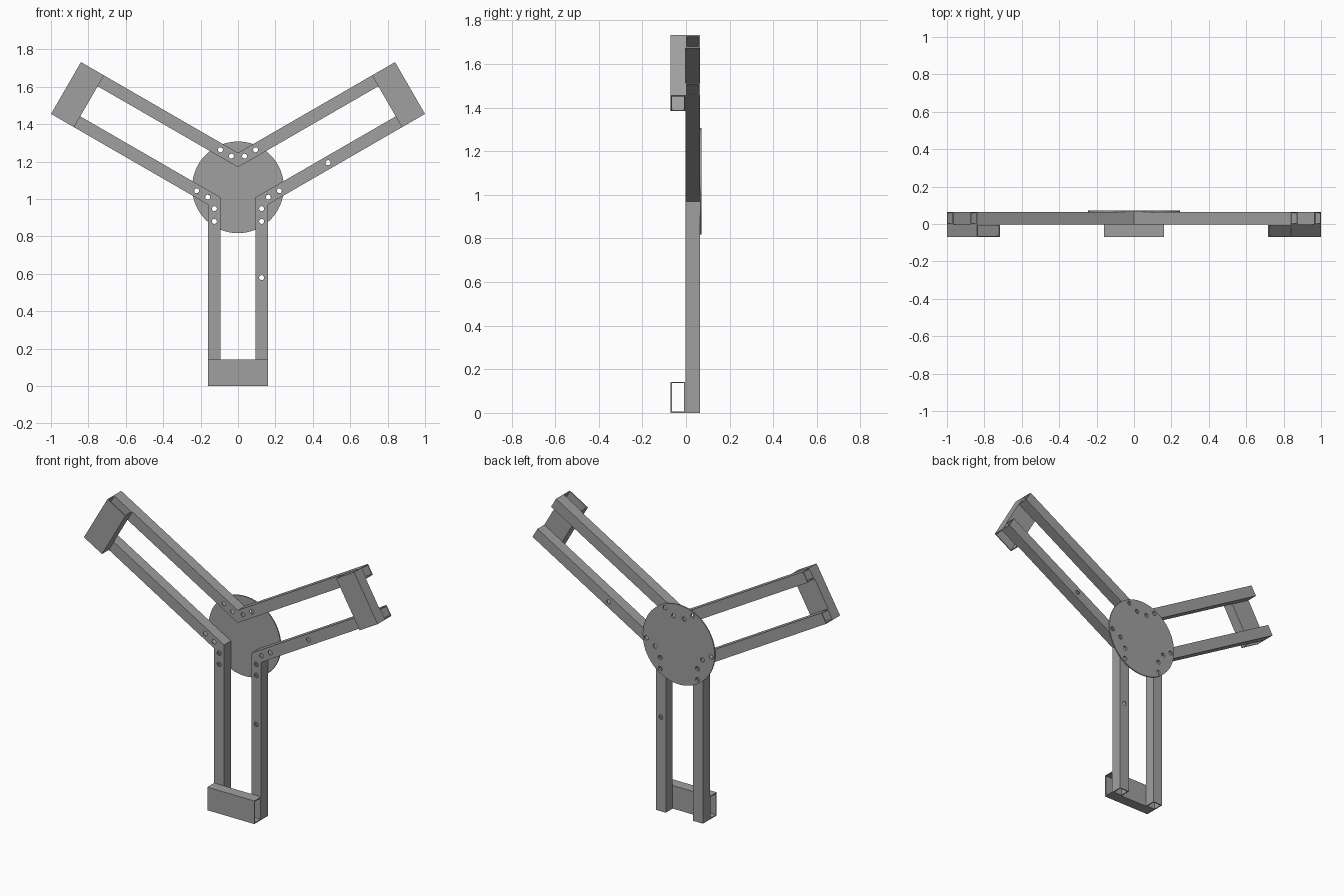
import bpy, bmesh, math
from mathutils import Matrix, Vector

cube = bpy.data.objects.get("Cube")
if cube:
    bpy.data.objects.remove(cube, do_unlink=True)

HUB_Z = 1.062            # hub height, also the arm length
TUBE = 0.067             # square tube size
WALL = 0.006
HALF = 0.16              # half width of an arm
Y0 = -0.003              # front face of the arm tubes
MID = HALF - TUBE / 2    # tube centre line
HOLE = 0.0135
HUB = Matrix.Translation((0, 0, HUB_Z))

steel = bpy.data.materials.new("Steel grey")
steel.use_nodes = True
steel.diffuse_color = (0.35, 0.35, 0.35, 1)
steel.node_tree.nodes["Principled BSDF"].inputs["Base Color"].default_value = steel.diffuse_color


def make_object(name, bm, matrix):
    bmesh.ops.recalc_face_normals(bm, faces=bm.faces)
    mesh = bpy.data.meshes.new(name)
    bm.to_mesh(mesh)
    bm.free()
    mesh.transform(matrix)
    mesh.materials.append(steel)
    obj = bpy.data.objects.new(name, mesh)
    bpy.context.collection.objects.link(obj)
    return obj


def hollow_tube(name, u0, u1, v0, v1, place, matrix):
    """Open rectangular tube; place(u, v, end) puts a section corner in space."""
    bm = bmesh.new()
    rings = []
    for end in (0, 1):
        for w in (0, WALL):
            corners = ((u0 + w, v0 + w), (u1 - w, v0 + w), (u1 - w, v1 - w), (u0 + w, v1 - w))
            rings.append([bm.verts.new(place(u, v, end)) for u, v in corners])
    out0, in0, out1, in1 = rings
    for a, b in ((out0, out1), (in0, in1), (out0, in0), (out1, in1)):
        for i in range(4):
            j = (i + 1) % 4
            bm.faces.new((a[i], a[j], b[j], b[i]))
    return make_object(name, bm, matrix)


def cylinder(bm, radius, depth, centre, sides):
    turn = Matrix.Translation(centre) @ Matrix.Rotation(math.pi / 2, 4, 'X')
    bmesh.ops.create_cone(bm, cap_ends=True, segments=sides, radius1=radius,
                          radius2=radius, depth=depth, matrix=turn)


def drill(obj, points, matrix):
    """Cut round holes straight through along y at (x, z) points."""
    bm = bmesh.new()
    for x, z in points:
        cylinder(bm, HOLE, 0.4, (x, 0, z), 16)
    cutter = make_object("hole_cutter", bm, matrix)
    cutter.hide_render = True
    mod = obj.modifiers.new("Holes", 'BOOLEAN')
    mod.operation = 'DIFFERENCE'
    mod.solver = 'EXACT'
    mod.object = cutter
    bpy.context.view_layer.objects.active = obj
    bpy.ops.object.modifier_apply(modifier=mod.name)
    bpy.data.objects.remove(cutter, do_unlink=True)


def beam_point(u, v, end):
    # outer end is square, hub end is mitred to meet the next arm
    return Vector((u, v, -abs(u) / math.sqrt(3) if end else -HUB_Z))


def foot_point(u, v, end):
    return Vector((HALF if end else -HALF, u, v))


# Three arms, each two mitred tubes with a cross tube on the front of the tip
arms = {"lower": 0, "left": -120, "right": 120}
extra_hole_side = {"lower": 1, "left": -1}
bolts = []
for arm, angle in arms.items():
    turn = Matrix.Rotation(math.radians(angle), 4, 'Y')
    matrix = HUB @ turn
    for side in (-1, 1):
        lo, hi = sorted((side * HALF, side * (HALF - TUBE)))
        label = "a" if side < 0 else "b"
        beam = hollow_tube(f"{arm}_arm_tube_{label}", lo, hi, Y0, Y0 + TUBE, beam_point, matrix)
        points = [(side * MID, -0.114), (side * MID, -0.182)]
        for x, z in points:
            p = turn @ Vector((x, 0, z))
            bolts.append((p.x, p.z))
        if extra_hole_side.get(arm) == side:
            points.append((side * MID, -0.483))
        drill(beam, points, matrix)
    hollow_tube(f"{arm}_arm_cross_tube", Y0 - TUBE, Y0, -HUB_Z, -HUB_Z + 0.142,
                foot_point, matrix)

# Round hub plate on the back
bm = bmesh.new()
cylinder(bm, 0.245, 0.007, (0, Y0 + TUBE + 0.0035, 0), 64)
plate = make_object("hub_plate", bm, HUB)
drill(plate, bolts, HUB)
bpy.ops.object.select_all(action='DESELECT')
plate.select_set(True)
bpy.context.view_layer.objects.active = plate
bpy.ops.object.shade_smooth_by_angle(angle=math.radians(30))
